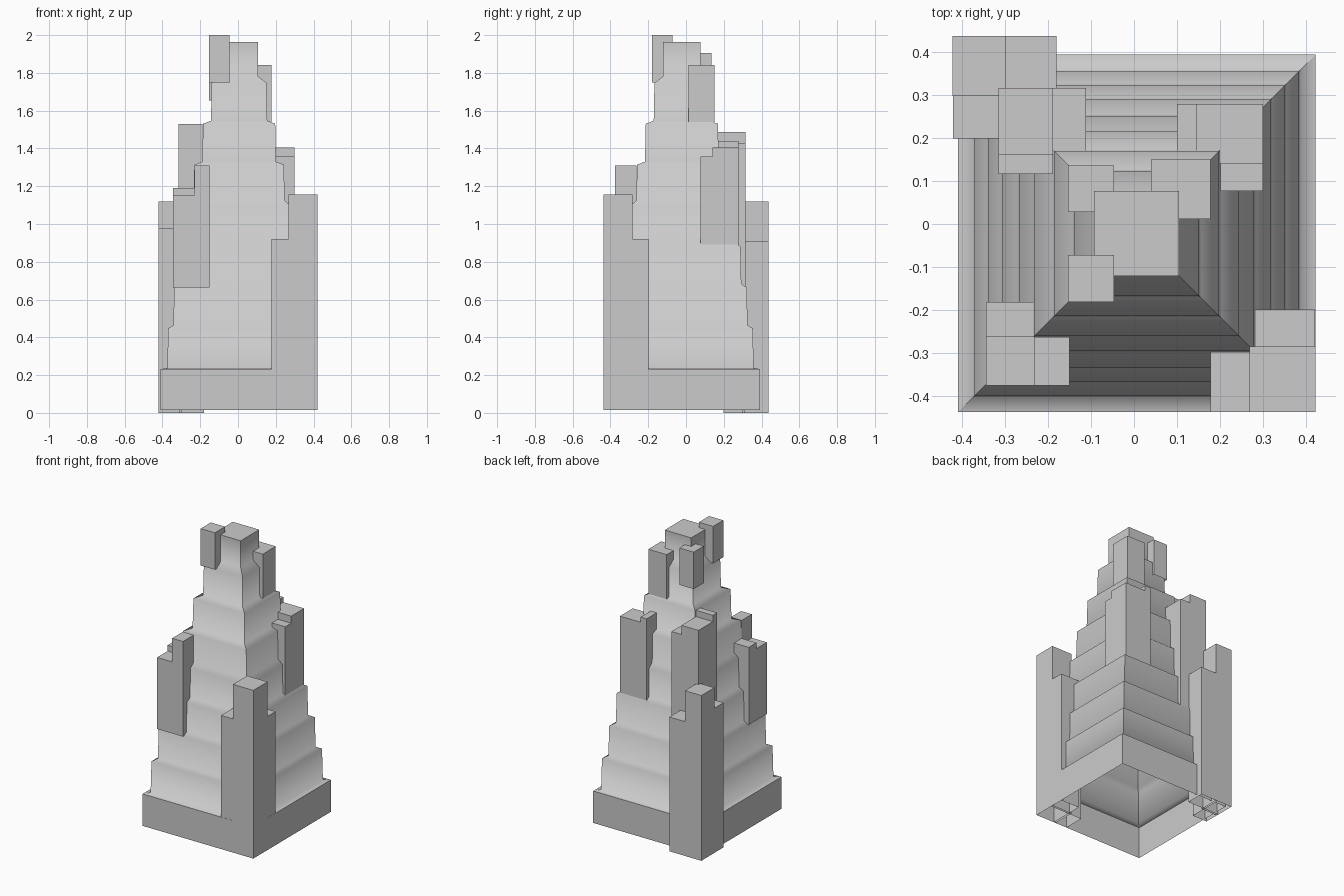
import bpy, bmesh

if "Cube" in bpy.data.objects:
    bpy.data.objects.remove(bpy.data.objects["Cube"])

CX, CY = 0.006, -0.022  # tower axis


def finish(name, bm):
    bmesh.ops.recalc_face_normals(bm, faces=bm.faces)
    mesh = bpy.data.meshes.new(name)
    bm.to_mesh(mesh)
    bm.free()
    ob = bpy.data.objects.new(name, mesh)
    bpy.context.collection.objects.link(ob)
    return ob


def pillar(name, x0, x1, y0, y1, z0, z1):
    """Square pillar with an open underside."""
    bm = bmesh.new()
    ring = [(x0, y0), (x1, y0), (x1, y1), (x0, y1)]
    lo = [bm.verts.new((x, y, z0)) for x, y in ring]
    hi = [bm.verts.new((x, y, z1)) for x, y in ring]
    for i in range(4):
        j = (i + 1) % 4
        bm.faces.new((lo[i], lo[j], hi[j], hi[i]))
    bm.faces.new(hi)
    ob = finish(name, bm)
    # outward normals for the open shell
    top = ob.data.polygons[4]
    if top.normal.z < 0:
        ob.data.flip_normals()
    return ob


# Stepped tower: half widths of the nine tiers and the rise of each sloped ledge
halves = [0.415, 0.380, 0.348, 0.315, 0.277, 0.241, 0.195, 0.149, 0.099]
rises = [0, 0.006, 0.016, 0.018, 0.02, 0.026, 0.016, 0.016, 0.035]
BASE, TIER = 0.015, 0.2165
profile = []
for i, (h, r) in enumerate(zip(halves, rises)):
    taper = 0.004 if 0 < i < 8 else 0
    profile.append((h, BASE + TIER * i + r))
    profile.append((h - taper, BASE + TIER * (i + 1)))

bm = bmesh.new()
rings = [[bm.verts.new((CX + sx * h, CY + sy * h, z))
          for sx, sy in ((-1, -1), (1, -1), (1, 1), (-1, 1))] for h, z in profile]
for a, b in zip(rings, rings[1:]):
    for i in range(4):
        j = (i + 1) % 4
        bm.faces.new((a[i], a[j], b[j], b[i])).smooth = True
        bm.edges.get((a[i], b[i])).smooth = False   # crisp corners
cap = bm.faces.new(rings[-1])
for e in cap.edges:
    e.smooth = False
for v in rings[1]:                                  # crisp plinth top
    for e in v.link_edges:
        e.smooth = False
tower = finish("stepped_tower", bm)
if tower.data.polygons[-1].normal.z < 0:
    tower.data.flip_normals()

# Corner pillar clusters: a main pillar, one neighbour along x, one along y
clusters = {
    "front_right": [(0.268, 0.421, -0.437, -0.284, 0.015, 1.155),
                    (0.178, 0.420, -0.436, -0.297, 0.015, 0.92),
                    (0.281, 0.420, -0.436, -0.198, 0.015, 0.92)],
    "back_left": [(-0.421, -0.297, 0.297, 0.437, 0, 1.12),
                  (-0.420, -0.180, 0.310, 0.436, 0, 0.91),
                  (-0.420, -0.310, 0.198, 0.436, 0, 0.98)],
    "front_left": [(-0.344, -0.231, -0.375, -0.262, 0.665, 1.15),
                   (-0.231, -0.150, -0.375, -0.262, 0.665, 1.31),
                   (-0.344, -0.231, -0.262, -0.181, 0.665, 1.19)],
    "left_upper": [(-0.315, -0.188, 0.161, 0.316, 0.665, 1.487),
                   (-0.188, -0.112, 0.161, 0.316, 0.665, 1.425),
                   (-0.315, -0.188, 0.116, 0.161, 0.665, 1.53)],
    "back_right": [(0.145, 0.300, 0.141, 0.279, 0.885, 1.405),
                   (0.100, 0.145, 0.141, 0.279, 0.885, 1.44),
                   (0.199, 0.300, 0.077, 0.141, 0.885, 1.357)],
}
for corner, boxes in clusters.items():
    for part, box in zip(("main", "side_x", "side_y"), boxes):
        pillar(f"{corner}_pillar_{part}", *box)

# Small turrets round the summit
pillar("front_left_turret", -0.153, -0.046, -0.181, -0.072, 1.75, 2.0)
pillar("back_left_turret", -0.153, -0.046, 0.028, 0.136, 1.655, 1.905)
pillar("back_right_turret", 0.040, 0.178, 0.012, 0.150, 1.54, 1.842)
